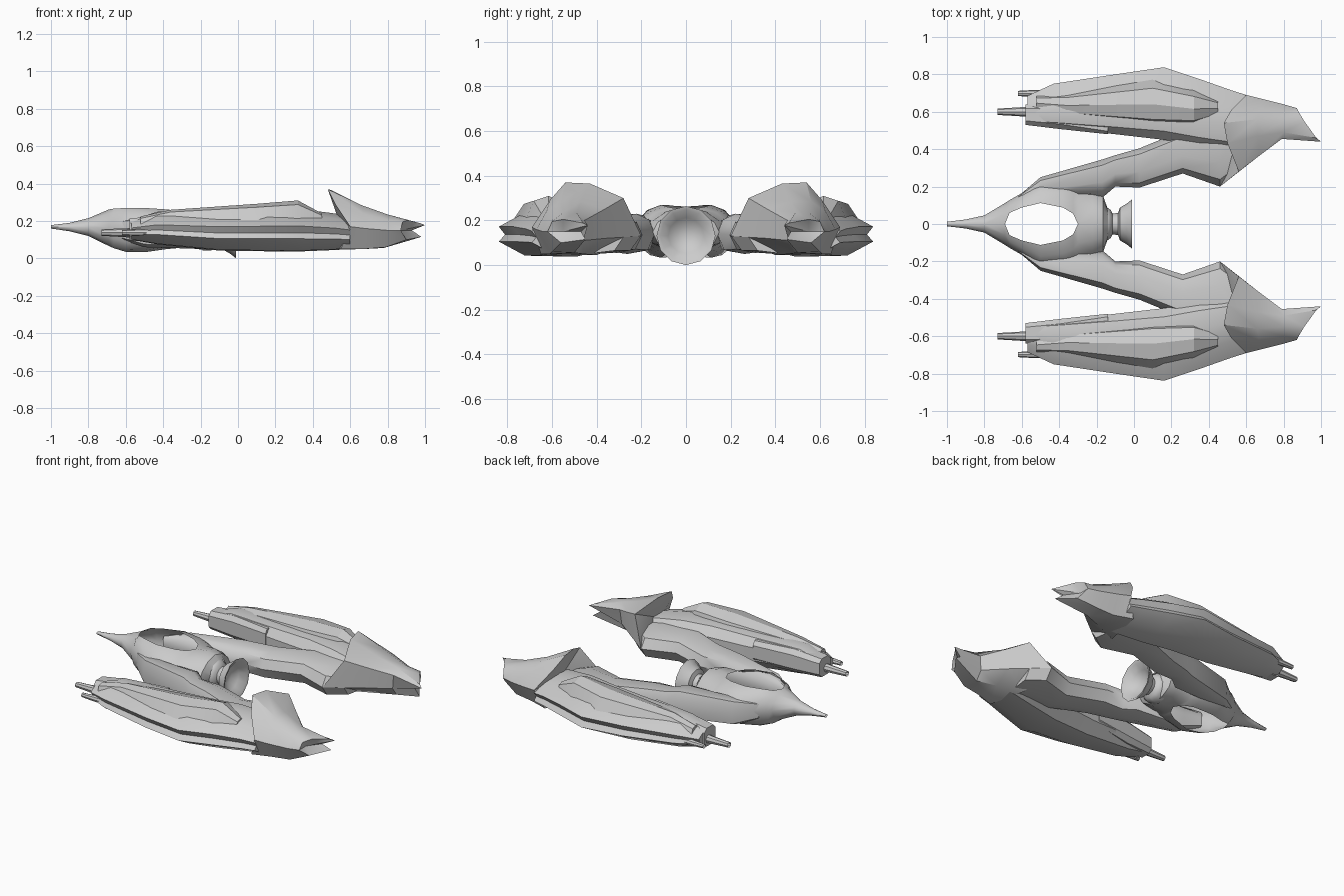
import bpy, bmesh, math


def finish(name, bm, angle=35, mirror=True):
    bmesh.ops.remove_doubles(bm, verts=bm.verts, dist=0.0005)
    bmesh.ops.recalc_face_normals(bm, faces=bm.faces)
    me = bpy.data.meshes.new(name)
    bm.to_mesh(me)
    bm.free()
    ob = bpy.data.objects.new(name, me)
    bpy.context.collection.objects.link(ob)
    bpy.ops.object.select_all(action='DESELECT')
    bpy.context.view_layer.objects.active = ob
    ob.select_set(True)
    bpy.ops.object.shade_smooth_by_angle(angle=math.radians(angle))
    if mirror:
        m = ob.modifiers.new("mirror", 'MIRROR')
        m.use_axis = (False, True, False)
        m.merge_threshold = 0.001
    return ob


def loft(name, rings, closed=True, cap_points=(None, None), caps=True, angle=35):
    """Skin a row of rings; a cap is flat or a fan to a given centre point."""
    bm = bmesh.new()
    vs = [[bm.verts.new(p) for p in r] for r in rings]
    n = len(vs[0])
    for a, b in zip(vs, vs[1:]):
        for i in range(n if closed else n - 1):
            j = (i + 1) % n
            bm.faces.new((a[i], a[j], b[j], b[i]))
    if caps:
        for ring, c in zip((vs[0], vs[-1]), cap_points):
            if c is None:
                bm.faces.new(ring)
            else:
                cv = bm.verts.new(c)
                for i in range(n):
                    bm.faces.new((ring[i], ring[(i + 1) % n], cv))
    return finish(name, bm, angle)


def sections(profile, stations):
    """Scale a unit profile (across, up) to stations (x, y_in, y_out, z_low, z_high)."""
    return [[(x, a + u * (b - a), lo + v * (hi - lo)) for u, v in profile]
            for x, a, b, lo, hi in stations]


def lathe(name, profile, y, z, sides, mirror):
    bm = bmesh.new()
    rows = []
    for x, r in profile:
        rows.append([bm.verts.new((x, y + r * math.cos(2 * math.pi * k / sides),
                                   z + r * math.sin(2 * math.pi * k / sides)))
                     for k in range(sides)])
    for a, b in zip(rows, rows[1:]):
        for k in range(sides):
            j = (k + 1) % sides
            bm.faces.new((a[k], a[j], b[j], b[k]))
    return finish(name, bm, 40, mirror)


# Nose hull: open shell around the cockpit well (x, half width, z low, z high, well half width)
hull = []
for x, w, lo, hi, r in [
        (-1.0, .012, .160, .178, 0), (-.9, .024, .145, .19, 0), (-.8, .046, .12, .215, 0),
        (-.69, .112, .066, .262, 0), (-.665, .128, .055, .266, .06), (-.6, .165, .035, .27, .088),
        (-.5, .235, .033, .27, .112), (-.38, .23, .05, .262, .088), (-.325, .215, .055, .255, .055),
        (-.30, .205, .06, .253, 0), (-.22, .175, .05, .262, 0), (-.165, .15, .045, .25, 0)]:
    h = hi - lo
    m = max(r, 0)
    hull.append([(x, r, hi), (x, m + .5 * (w - m), hi - .1 * h), (x, m + .85 * (w - m), hi - .3 * h),
                 (x, w, lo + .5 * h), (x, m + .8 * (w - m), lo + .22 * h),
                 (x, m + .4 * (w - m), lo + .05 * h), (x, r, lo)])
loft("nose_hull", hull, closed=False, caps=False, angle=45)
loft("hull_rear_plate", [[(-.165, y, z) for y, z in
                          [(0, .25), (.075, .23), (.128, .19), (.15, .147), (.12, .09), (.06, .055), (0, .045)]],
                         [(-.14, y, z) for y, z in
                          [(0, .22), (.05, .21), (.075, .17), (.08, .14), (.07, .11), (.05, .08), (0, .07)]]],
     closed=False, caps=False)

# Swept arms joining hull and side pods
arm = [(0, .5), (.12, .85), (.4, 1), (.85, .97), (1, .6), (.95, .1), (.6, 0), (.15, .1)]
loft("swept_arm", sections(arm, [
    (-.62, .12, .148, .1, .2), (-.5, .135, .25, .06, .22), (-.17, .14, .345, .05, .23),
    (-.1, .20, .368, .055, .22), (.03, .195, .405, .055, .215), (.26, .27, .5, .05, .215),
    (.46, .2, .52, .05, .215), (.56, .28, .55, .05, .2)]), angle=40)

# Side pods with a groove along the outer edge
pod = [(0, .3), (0, .7), (.12, .93), (.4, 1), (.72, .86), (1, .6), (.93, .44),
       (1, .3), (.7, .02), (.2, .0)]
loft("side_pod", sections(pod, [
    (-.57, .53, .685, .1, .205), (-.43, .515, .75, .075, .25), (-.1, .48, .80, .042, .255),
    (.16, .45, .838, .038, .262), (.35, .42, .775, .038, .262), (.52, .40, .715, .045, .24),
    (.6, .40, .69, .05, .22)]))

# Raised armour panel on top of each pod
panel = [(0, 0), (.12, .75), (.45, 1), (.8, .8), (1, 0)]
loft("top_panel", sections(panel, [
    (-.52, .61, .69, .17, .225), (-.36, .58, .70, .2, .26), (.1, .53, .775, .2, .292),
    (.32, .53, .72, .2, .31), (.45, .58, .665, .19, .24)]), angle=25)

# Gun housing on the inner front of each pod
box = [(0, .2), (0, .8), (.2, 1), (.8, 1), (1, .8), (1, .2), (.8, 0), (.2, 0)]
loft("gun_housing", sections(box, [
    (-.58, .53, .64, .095, .212), (-.4, .508, .64, .09, .235), (-.14, .48, .56, .1, .235)]))

# Tail cowls: flared collar in front, clawed end at the back
tail = [
    [(.56, .28, .30), (.50, .43, .365), (.48, .54, .37), (.52, .61, .29),
     (.60, .69, .17), (.55, .65, .05), (.50, .40, .045), (.46, .2, .13)],
    [(.67, .365, .25), (.66, .47, .285), (.66, .56, .285), (.67, .625, .24),
     (.68, .67, .16), (.67, .61, .05), (.66, .46, .05), (.66, .36, .12)],
    [(.79, .455, .2), (.80, .49, .235), (.80, .55, .235), (.80, .60, .205),
     (.80, .64, .15), (.79, .60, .06), (.78, .50, .056), (.78, .46, .11)],
    [(1.0, .44, .178), (.975, .46, .188), (.91, .55, .205), (.88, .60, .195),
     (.87, .62, .15), (.90, .56, .1), (.98, .45, .115), (.93, .47, .15)]]
loft("tail_cowl", tail, cap_points=((.54, .5, .2), (.87, .55, .15)))

# Twin guns on each pod
lathe("long_gun", [(-.72, .0), (-.71, .013), (-.73, .017), (-.66, .021), (-.58, .026), (-.5, .028)],
      .6, .138, 8, True)
lathe("short_gun", [(-.605, 0), (-.605, .011), (-.62, .014), (-.53, .019), (-.42, .02)],
      .698, .138, 8, True)

# Rear engine bell with hollow dish
lathe("engine_bell", [(-.19, .09), (-.145, .09), (-.125, .075), (-.115, .055), (-.085, .06),
                      (-.075, .088), (-.04, .108), (-.01, .132), (-.015, .115),
                      (-.05, .08), (-.075, .04), (-.08, 0)], 0, .132, 12, False).rotation_euler = (0, 0, 0)
